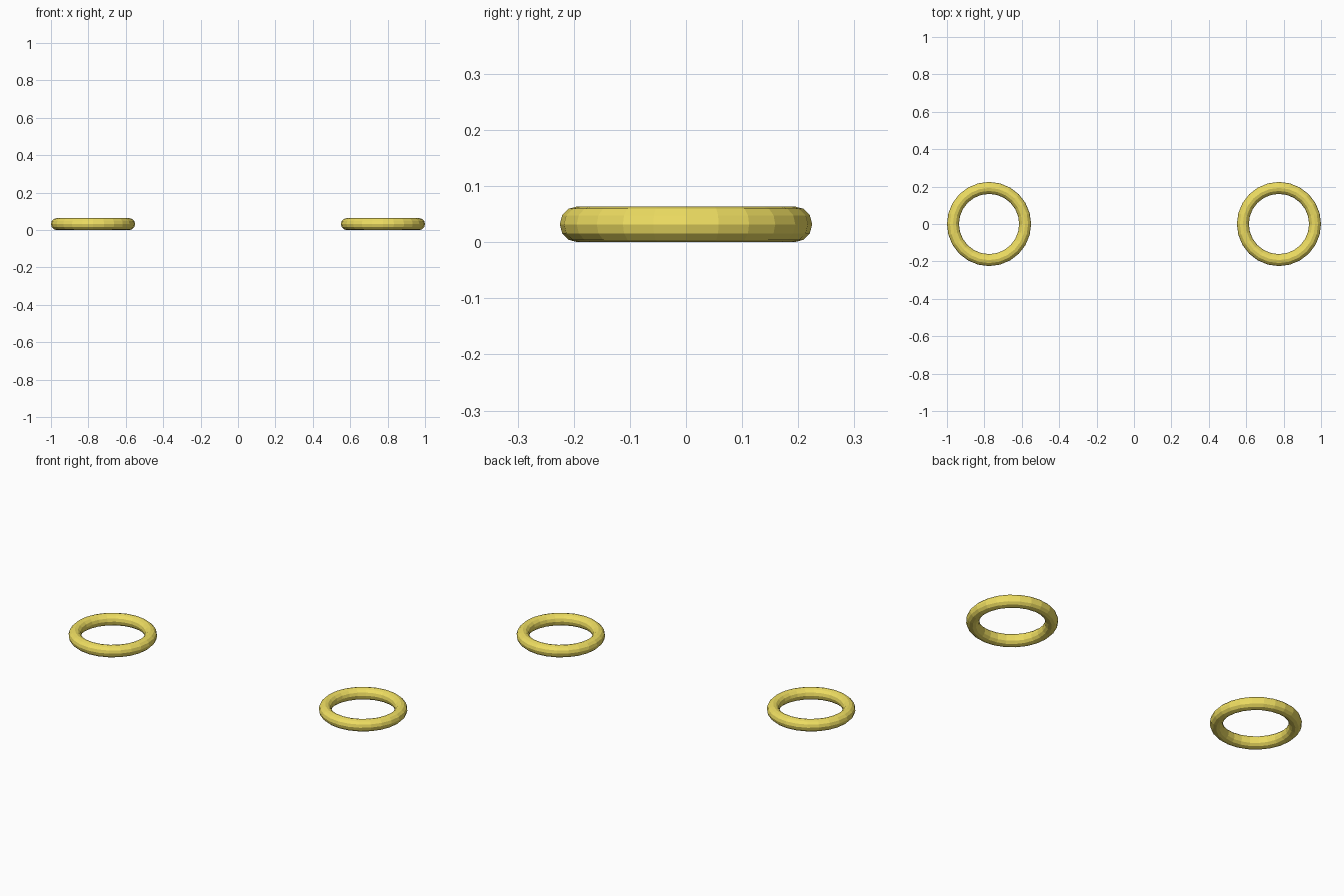
import bpy

if "Cube" in bpy.data.objects:
    bpy.data.objects.remove(bpy.data.objects["Cube"])

# gold material
gold = bpy.data.materials.new("gold")
gold.diffuse_color = (0.85, 0.72, 0.12, 1)
gold.use_nodes = True
gold.node_tree.nodes["Principled BSDF"].inputs["Base Color"].default_value = gold.diffuse_color

R, r = 0.193, 0.032

# pair of faceted hoops lying flat, one on each side
for side, sx in (("left", -1), ("right", 1)):
    bpy.ops.mesh.primitive_torus_add(
        major_segments=24, minor_segments=12, major_radius=R, minor_radius=r,
        location=(sx * (1 - R - r), 0, r))
    ring = bpy.context.object
    ring.name = side + "_hoop"
    ring.data.materials.append(gold)
    bpy.ops.object.shade_flat()
